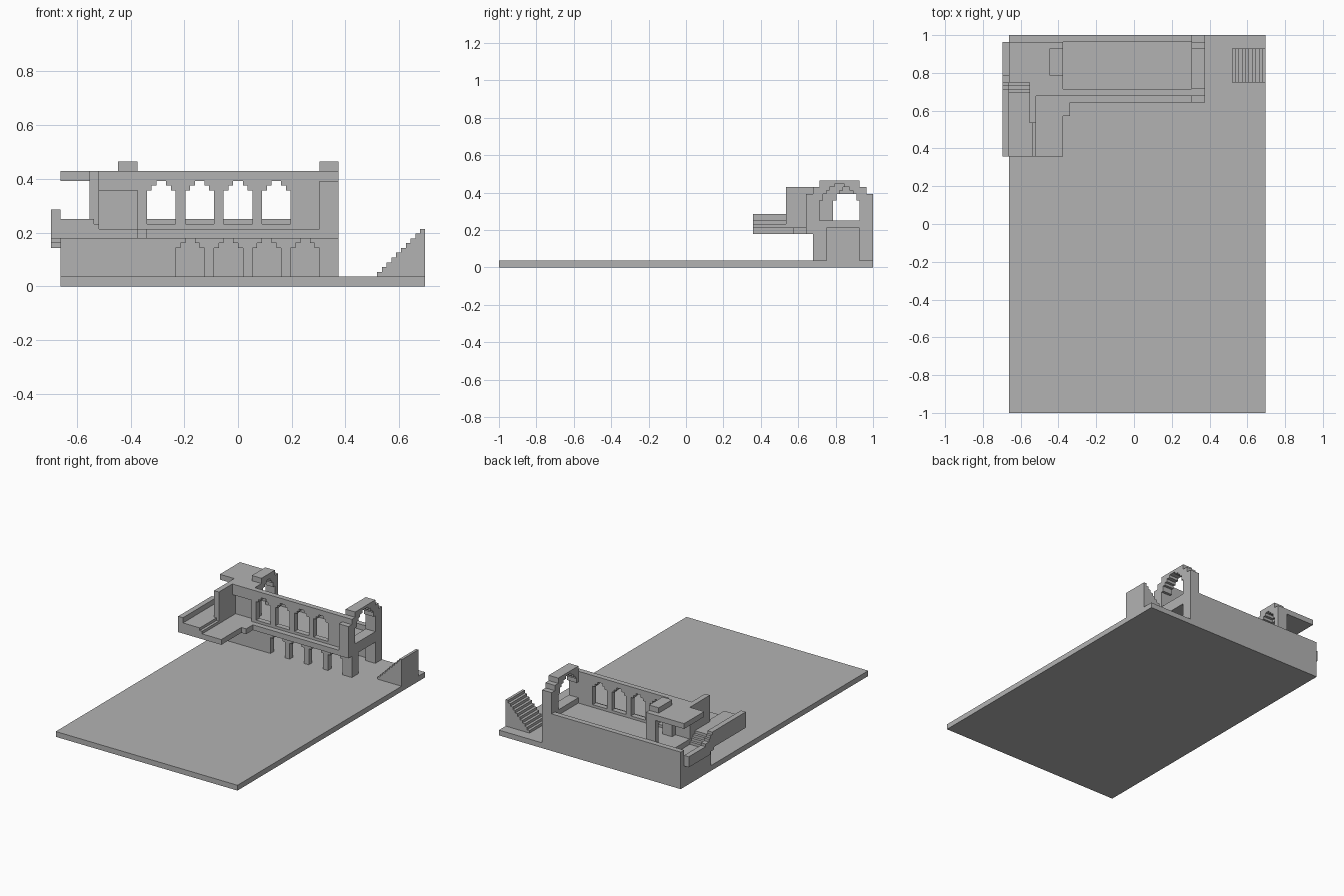
import bpy, bmesh

if "Cube" in bpy.data.objects:
    bpy.data.objects.remove(bpy.data.objects["Cube"])

U = 1 / 56  # the building sits on a regular block grid

stone = bpy.data.materials.new("grey stone")
stone.use_nodes = True
GREY = (0.45, 0.45, 0.45, 1)
stone.diffuse_color = GREY
stone.node_tree.nodes["Principled BSDF"].inputs["Base Color"].default_value = GREY


def prism(name, points, axis, start, end):
    """Extrude a 2D profile along one axis, in grid units."""
    def place(p, d):
        u, v = p
        co = {"x": (d, u, v), "y": (u, d, v), "z": (u, v, d)}[axis]
        return [c * U for c in co]
    bm = bmesh.new()
    low = [bm.verts.new(place(p, start)) for p in points]
    high = [bm.verts.new(place(p, end)) for p in points]
    bm.faces.new(low)
    bm.faces.new(high[::-1])
    for i in range(len(points)):
        j = (i + 1) % len(points)
        bm.faces.new((low[i], low[j], high[j], high[i]))
    bmesh.ops.recalc_face_normals(bm, faces=bm.faces)
    mesh = bpy.data.meshes.new(name)
    bm.to_mesh(mesh)
    bm.free()
    mesh.materials.append(stone)
    ob = bpy.data.objects.new(name, mesh)
    bpy.context.collection.objects.link(ob)
    return ob


def box(name, x, y, z):
    return prism(name, [(x[0], y[0]), (x[1], y[0]), (x[1], y[1]), (x[0], y[1])], "z", *z)


def stepped(centre, bottom, tiers):
    """Symmetric stepped outline; tiers are (half width, top height)."""
    right, z = [], bottom
    for half, top in tiers:
        right += [(half, z), (half, top)]
        z = top
    return ([(centre + h, z) for h, z in right]
            + [(centre - h, z) for h, z in reversed(right)])


def cut(target, cutters):
    """Subtract the cutters, bake the result and remove the cutters."""
    for c in cutters:
        c.hide_render = True
        m = target.modifiers.new("opening", "BOOLEAN")
        m.operation, m.solver, m.object = "DIFFERENCE", "EXACT", c
    bpy.context.view_layer.update()
    deps = bpy.context.evaluated_depsgraph_get()
    mesh = bpy.data.meshes.new_from_object(target.evaluated_get(deps))
    target.modifiers.clear()
    target.data = mesh
    for c in cutters:
        bpy.data.objects.remove(c)


# Ground plate
box("ground_slab", (-37, 39), (-56, 56), (0, 2))

# Ground floor: closed back and west side, arcade at the front
box("back_wall", (-37, 17), (54, 56), (2, 14))
box("west_wall", (-37, -35), (40, 54), (2, 10))
arcade = box("front_arcade", (-37, 17), (38, 40), (2, 10))
cut(arcade, [prism("arch_cutter", stepped(x, 1, [(3, 8), (2, 9), (1, 10.5)]), "y", 37, 41)
             for x in (-10, -2, 6)]
    + [prism("arch_cutter", [(11, 1), (18, 1), (18, 8), (16, 8), (16, 9), (15, 9), (15, 10.5),
                             (13, 10.5), (13, 9), (12, 9), (12, 8), (11, 8)], "y", 37, 41)])

# Upper floor, with the balcony stepping out to the front
box("upper_floor", (-31, 17), (38, 54), (10, 12))
prism("balcony", [(-29, 20), (-21, 20), (-21, 32), (-19, 32), (-19, 36), (17, 36),
                  (17, 38), (-29, 38)], "z", 10, 12)

# Upper front wall with four stepped arch windows
window_wall = box("window_wall", (-21, 17), (38, 40), (12, 24))
cut(window_wall, [prism("window_cutter", stepped(x, 13, [(3, 20), (2, 21), (1, 22)]), "y", 37, 41)
                  for x in (-16, -8, 0, 8)])

# East gate: stepped outline, big arch above, passage below
gate = prism("east_gate", stepped(46, 10, [(10, 22), (8, 24), (6, 26)]), "x", 17, 21)
cut(gate, [prism("gate_cutter",
                 stepped(46, 14, [(6, 20), (5, 22), (4, 23), (3, 24), (1.5, 25)]), "x", 16, 22)])
box("gate_front_leg", (17, 21), (38, 42), (2, 10))
box("gate_back_leg", (17, 21), (52, 56), (2, 10))

# West gate, carrying the flat roof
west_gate = prism("west_gate", [(40, 12), (54, 12), (54, 24), (52, 24), (52, 26), (44, 26),
                                (44, 24), (40, 24)], "x", -25, -21)
cut(west_gate, [prism("gate_cutter", stepped(48, 12.01, [(4, 20), (3, 22), (2, 23), (1, 24)]),
                      "x", -26, -20)])
box("flat_roof", (-37, -25), (42, 54), (22, 24))

# Niche behind the balcony
box("niche_back", (-29, -25), (40, 42), (12, 24))
box("niche_lintel", (-29, -21), (38, 40), (20, 24))
box("side_wall", (-31, -29), (30, 42), (10, 24))

# Raised walkway with a flight of steps down into the west room
prism("walkway", [(20, 10), (39, 10), (39, 9), (41, 9), (41, 8), (54, 8), (54, 10), (42, 10),
                  (42, 11), (41, 11), (41, 12), (40, 12), (40, 13), (39, 13), (39, 14), (20, 14)],
      "x", -37, -31)
prism("walkway_edge", [(-31, 10), (-29, 10), (-29, 13), (-30, 13), (-30, 14), (-31, 14)],
      "y", 20, 30)
prism("walkway_parapet", [(20, 10), (39, 10), (39, 9), (41, 9), (41, 8), (54, 8), (54, 12),
                          (44, 12), (44, 13), (42, 13), (42, 14), (41, 14), (41, 15), (40, 15),
                          (40, 16), (20, 16)], "x", -39, -37)

# Free-standing stair at the east edge
steps = []
for i in range(10):
    steps += [(29 + i, 2 + i), (29 + i, 3 + i)]
prism("east_stair", steps + [(39, 12), (39, 2)], "y", 42, 52)
